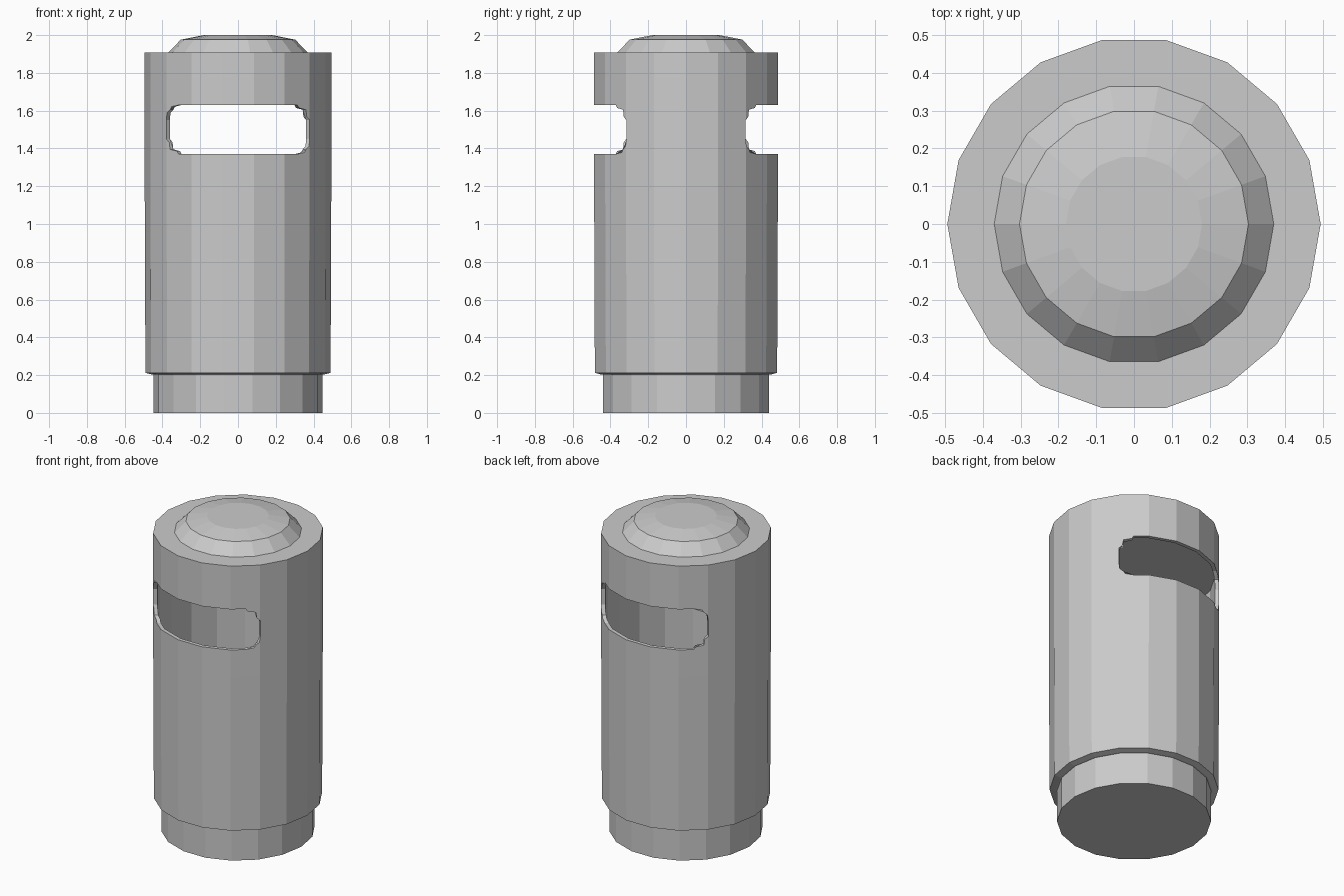
import bpy, bmesh
from math import cos, sin, pi, sqrt

if "Cube" in bpy.data.objects:
    bpy.data.objects.remove(bpy.data.objects["Cube"])

SIDES = 18


def make_object(name, bm):
    bmesh.ops.recalc_face_normals(bm, faces=bm.faces)
    mesh = bpy.data.meshes.new(name)
    bm.to_mesh(mesh)
    bm.free()
    obj = bpy.data.objects.new(name, mesh)
    bpy.context.collection.objects.link(obj)
    return obj


def loft(name, rings):
    """Closed solid from a stack of equal-length vertex rings."""
    bm = bmesh.new()
    loops = [[bm.verts.new(p) for p in ring] for ring in rings]
    n = len(loops[0])
    for a, b in zip(loops, loops[1:]):
        for i in range(n):
            j = (i + 1) % n
            bm.faces.new((a[i], a[j], b[j], b[i]))
    bm.faces.new(loops[0][::-1])
    bm.faces.new(loops[-1])
    return make_object(name, bm)


def lathe(name, profile):
    return loft(name, [[(r * cos(2 * pi * i / SIDES), r * sin(2 * pi * i / SIDES), z)
                        for i in range(SIDES)] for r, z in profile])


def cut(target, cutter):
    cutter.hide_render = True
    mod = target.modifiers.new("cut", 'BOOLEAN')
    mod.operation = 'DIFFERENCE'
    mod.solver = 'EXACT'
    mod.object = cutter
    bpy.context.view_layer.objects.active = target
    bpy.ops.object.modifier_apply(modifier=mod.name)
    bpy.data.objects.remove(cutter)


# base plinth
lathe("base", [(0.447, 0), (0.447, 0.21)])

# hollow main body
R = 0.494
body = lathe("body", [(0.455, 0.203), (0.49, 0.212), (R, 1.2), (R, 1.907)])
cut(body, lathe("cavity_cutter", [(0.47, 0.23), (0.47, 1.637)]))

# rounded slots at front and back, with radially cut ends
corner = [(0.375, 0.05), (0.358, 0.105), (0.315, 0.13)]
right = [(x, -z) for x, z in corner[::-1]] + corner
outline = right + [(-x, -z) for x, z in right]
for side in (-1, 1):
    rings = [[(x / sqrt(0.488 ** 2 - x * x) * d, side * d, 1.5 + z) for x, z in outline]
             for d in (0.1, 0.8)]
    cut(body, loft("slot_cutter", rings))

# domed cap
lathe("cap", [(0.37, 1.9), (0.37, 1.907), (0.303, 1.976), (0.18, 2.0)])
